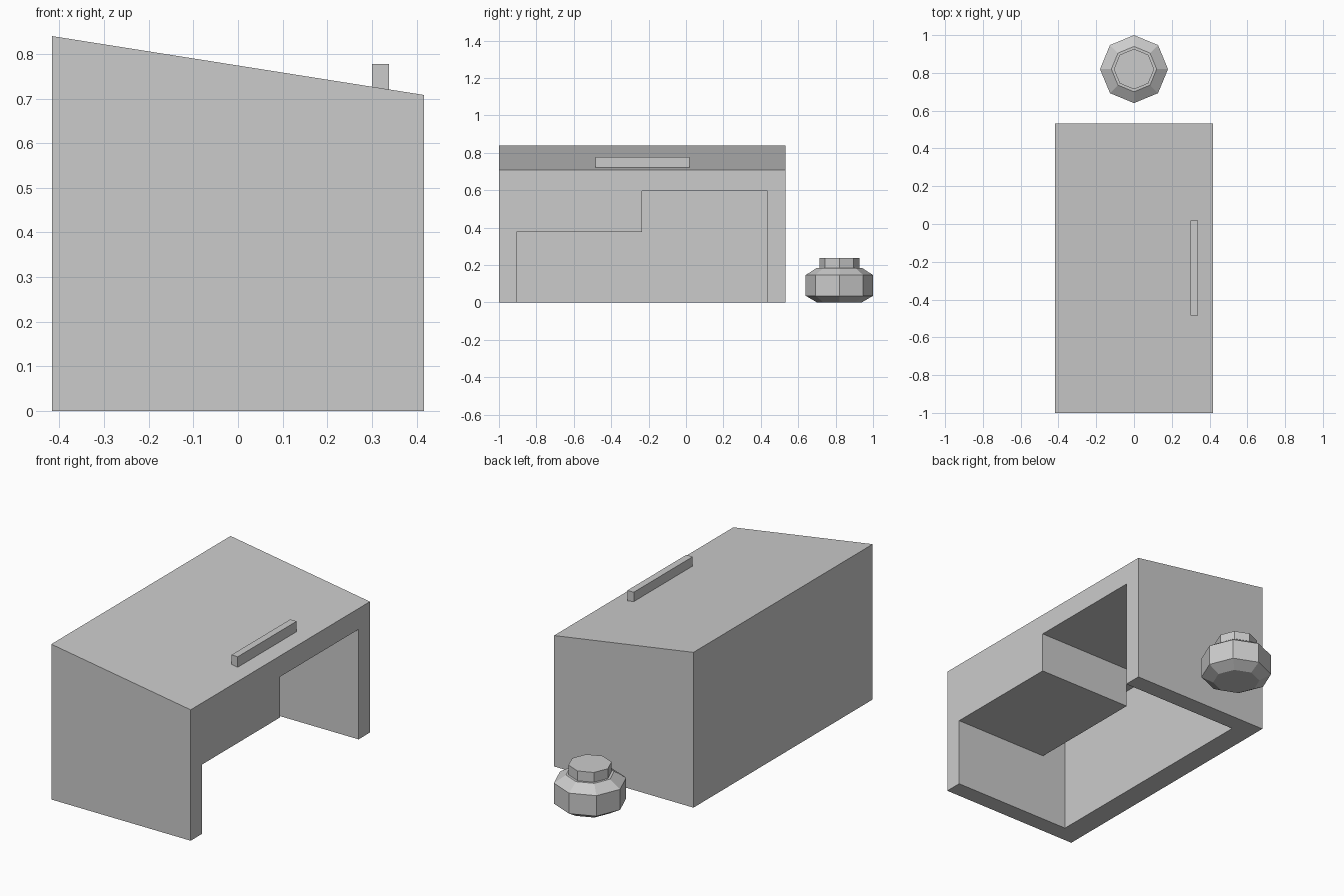
import bpy, bmesh, math

if "Cube" in bpy.data.objects:
    bpy.data.objects.remove(bpy.data.objects["Cube"])


def make_object(name, bm):
    bmesh.ops.recalc_face_normals(bm, faces=bm.faces)
    mesh = bpy.data.meshes.new(name)
    bm.to_mesh(mesh)
    bm.free()
    ob = bpy.data.objects.new(name, mesh)
    bpy.context.collection.objects.link(ob)
    return ob


def prism(name, profile, axis, lo, hi):
    """Extrude a 2D profile along x (profile is y,z) or y (profile is x,z)."""
    bm = bmesh.new()
    place = (lambda a, b, t: (t, a, b)) if axis == 'x' else (lambda a, b, t: (a, t, b))
    rings = [[bm.verts.new(place(a, b, t)) for a, b in profile] for t in (lo, hi)]
    for ring in rings:
        bm.faces.new(ring)
    n = len(profile)
    for i in range(n):
        j = (i + 1) % n
        bm.faces.new((rings[0][i], rings[0][j], rings[1][j], rings[1][i]))
    return make_object(name, bm)


def box(name, x, y, z):
    return prism(name, [(y[0], z[0]), (y[1], z[0]), (y[1], z[1]), (y[0], z[1])], 'x', *x)


def lathe(name, profile, sides, cy):
    bm = bmesh.new()
    rings = [[bm.verts.new((r * math.cos(2 * math.pi * k / sides),
                            cy + r * math.sin(2 * math.pi * k / sides), z))
              for k in range(sides)] for r, z in profile]
    for a, b in zip(rings, rings[1:]):
        for k in range(sides):
            m = (k + 1) % sides
            bm.faces.new((a[k], a[m], b[m], b[k]))
    bm.faces.new(rings[0])
    bm.faces.new(rings[-1])
    return make_object(name, bm)


def cut(target, cutter):
    mod = target.modifiers.new("cut", 'BOOLEAN')
    mod.operation = 'DIFFERENCE'
    mod.solver = 'EXACT'
    mod.object = cutter
    cutter.hide_render = True
    cutter.hide_set(True)


# Desk body with a sloping top
desk = prism("desk_body", [(-0.417, 0), (0.417, 0), (0.417, 0.708), (-0.417, 0.84)],
             'y', -1.0, 0.532)

# Knee space, open at the right side and below, leaving a storage box at one end
knee = box("knee_space_cutter", (-0.295, 0.6), (-0.905, 0.435), (-0.1, 0.595))
storage = box("storage_box_cutter", (-0.148, 0.8), (-1.1, -0.235), (0.375, 0.8))
cut(knee, storage)
cut(desk, knee)

# Ledge that stops things sliding off the slope
box("pencil_ledge", (0.3, 0.338), (-0.485, 0.018), (0.719, 0.777))

# Eight-sided ink pot
lathe("ink_pot", [(0.12, 0), (0.18, 0.035), (0.18, 0.146), (0.12, 0.185),
                  (0.107, 0.185), (0.107, 0.238)], 8, 0.82)
